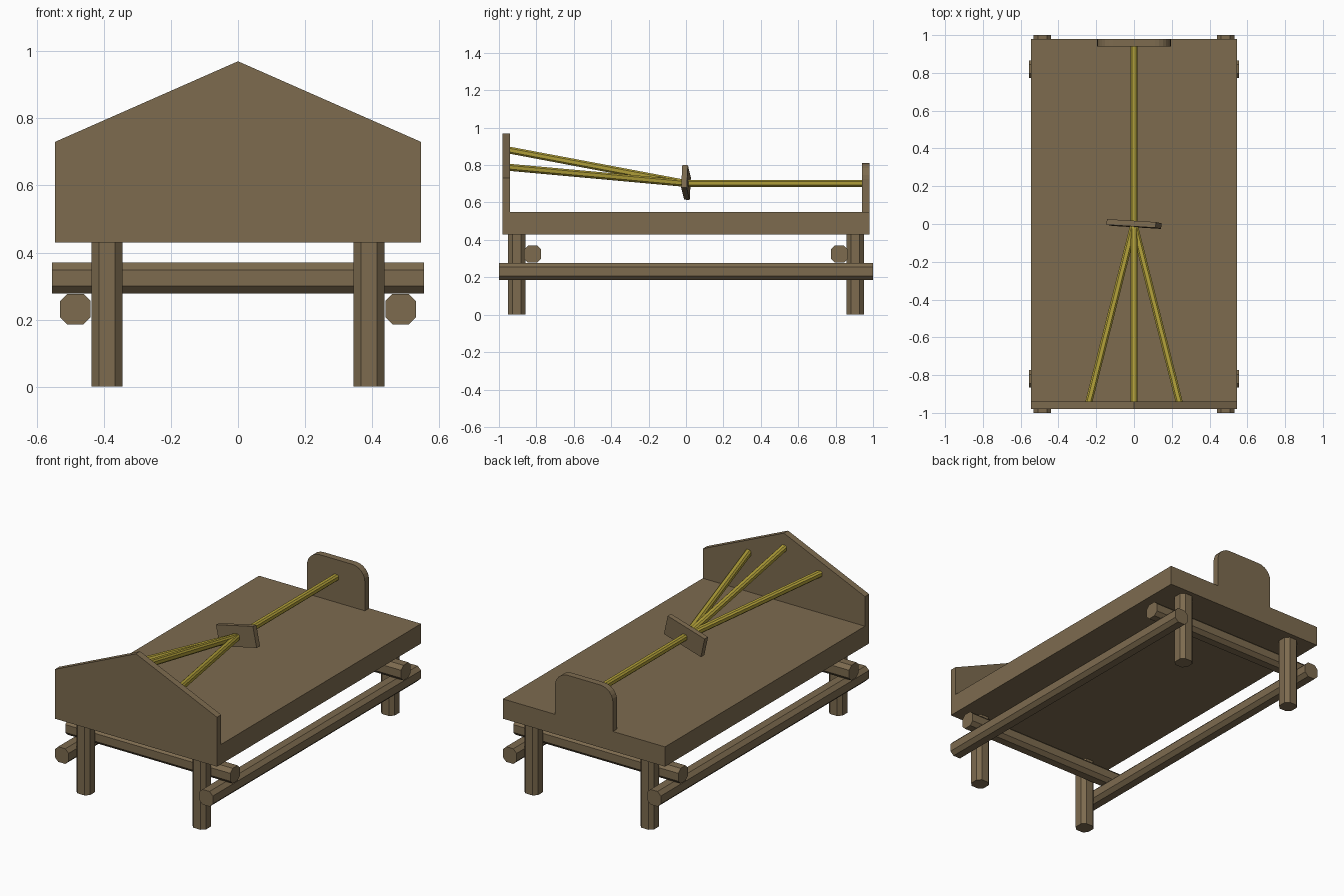
import bpy, math
from mathutils import Vector

old = bpy.data.objects.get("Cube")
if old:
    bpy.data.objects.remove(old)


def material(name, rgb):
    m = bpy.data.materials.new(name)
    m.use_nodes = True
    m.diffuse_color = (*rgb, 1)
    m.node_tree.nodes["Principled BSDF"].inputs["Base Color"].default_value = (*rgb, 1)
    return m


WOOD = material("brown wood", (0.205, 0.147, 0.078))
ROPE = material("yellow rope", (0.43, 0.34, 0.04))


def prism(name, outline, to_start, to_end, mat):
    """Closed solid between two placements of one 2D outline."""
    n = len(outline)
    verts = [to_start(a, b) for a, b in outline] + [to_end(a, b) for a, b in outline]
    faces = [list(range(n))[::-1], list(range(n, 2 * n))]
    faces += [(i, (i + 1) % n, n + (i + 1) % n, n + i) for i in range(n)]
    mesh = bpy.data.meshes.new(name)
    mesh.from_pydata(verts, [], faces)
    mesh.materials.append(mat)
    ob = bpy.data.objects.new(name, mesh)
    bpy.context.collection.objects.link(ob)
    return ob


def beam(name, start, end, width, mat=WOOD):
    """Eight-sided bar with chamfered corners."""
    start, end = Vector(start), Vector(end)
    axis = (end - start).normalized()
    up = Vector((1, 0, 0)) if abs(axis.z) > 0.9 else Vector((0, 0, 1))
    side = up.cross(axis).normalized()
    up = axis.cross(side)
    h, c = width / 2, width * 0.26
    outline = [(h, -c), (h, c), (c, h), (-c, h), (-h, c), (-h, -c), (-c, -h), (c, -h)]
    return prism(name, outline,
                 lambda a, b: start + side * a + up * b,
                 lambda a, b: end + side * a + up * b, mat)


def board(name, outline, y0, y1):
    """Upright panel: x-z outline, thick along y."""
    return prism(name, outline[::-1], lambda x, z: (x, y0, z), lambda x, z: (x, y1, z), WOOD)


def box(name, center, size, rotation=(0, 0, 0)):
    bpy.ops.mesh.primitive_cube_add(size=1, location=center, rotation=rotation)
    ob = bpy.context.object
    ob.name = name
    ob.scale = size
    ob.data.materials.append(WOOD)
    return ob


# Deck
box("platform", (0, 0, 0.49), (1.09, 1.96, 0.12))

# Gabled front panel
board("front_panel", [(-0.545, 0.55), (0.545, 0.55), (0.545, 0.73), (0, 0.97), (-0.545, 0.73)],
      -0.98, -0.94)

# Rear panel with rounded top corners
w, top, r = 0.195, 0.81, 0.085
outline = [(-w, 0.55), (w, 0.55)]
for cx, first in ((w - r, 0), (r - w, 90)):
    for i in range(7):
        t = math.radians(first + 15 * i)
        outline.append((cx + r * math.cos(t), top - r + r * math.sin(t)))
board("rear_panel", outline, 0.94, 0.98)

# Legs and long rails
for sx, lr in ((1, "left"), (-1, "right")):
    for sy, fb in ((-1, "front"), (1, "rear")):
        beam(f"{fb}_{lr}_leg", (sx * 0.39, sy * 0.905, 0), (sx * 0.39, sy * 0.905, 0.44), 0.092)
    beam(f"{lr}_rail", (sx * 0.485, -1, 0.231), (sx * 0.485, 1, 0.231), 0.092)

# Cross rails
for sy, fb in ((-1, "front"), (1, "rear")):
    beam(f"{fb}_cross_rail", (-0.555, sy * 0.82, 0.324), (0.555, sy * 0.82, 0.324), 0.092)

# Tilted plate held by the ropes
box("center_plate", (0, 0, 0.707), (0.268, 0.03, 0.124),
    (math.radians(-2), math.radians(-14), math.radians(-3.5)))

# Ropes
knot = (0, 0, 0.702)
for name, end in (("rear_rope", (0, 0.945, 0.702)), ("front_middle_rope", (0, -0.945, 0.88)),
                  ("front_left_rope", (0.24, -0.945, 0.788)),
                  ("front_right_rope", (-0.24, -0.945, 0.788))):
    beam(name, knot, end, 0.037, ROPE)
